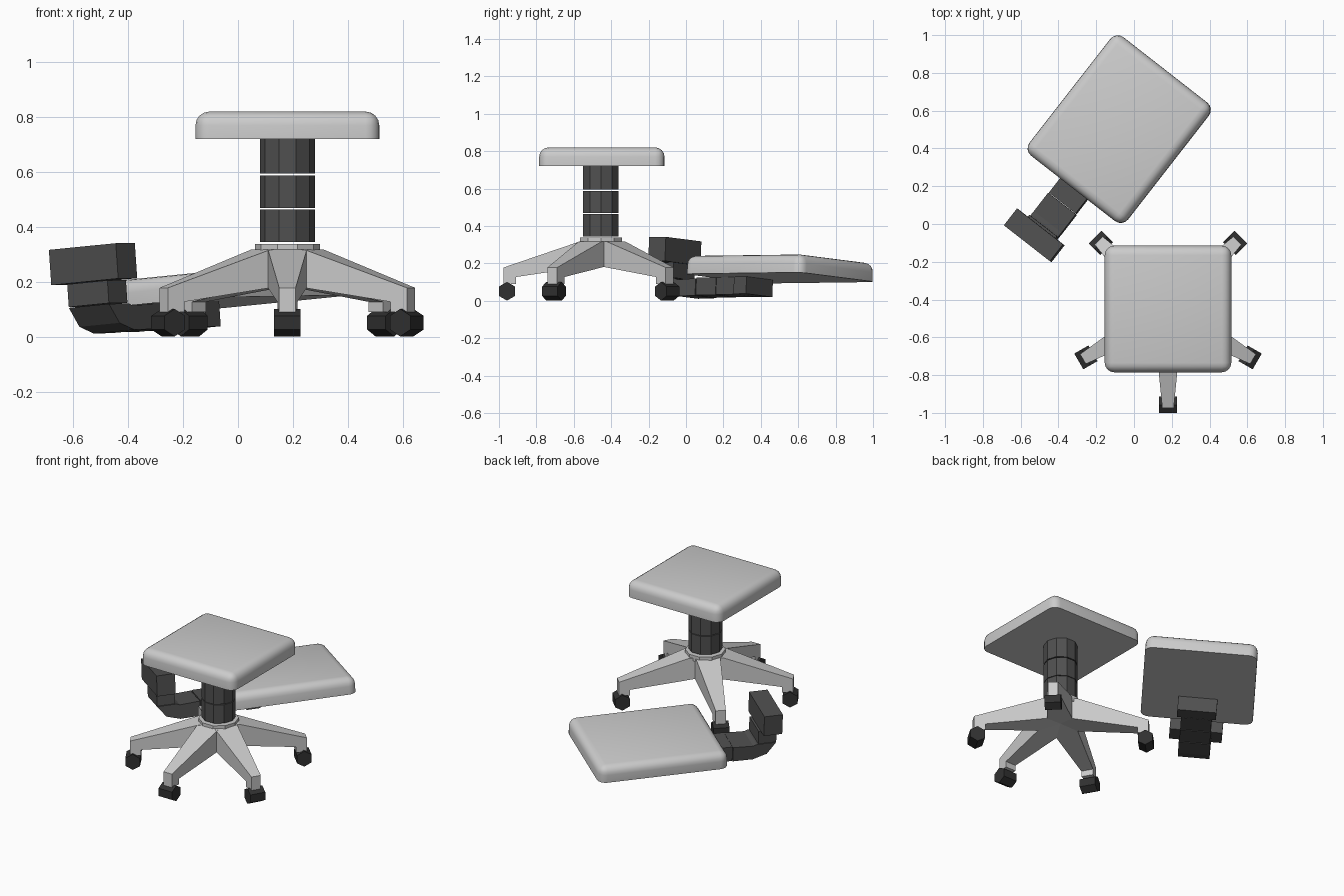
import bpy, bmesh
from math import radians, sin, cos, pi
from mathutils import Matrix, Euler

if "Cube" in bpy.data.objects:
    bpy.data.objects.remove(bpy.data.objects["Cube"])


def material(name, v):
    m = bpy.data.materials.new(name)
    m.diffuse_color = (v, v, v, 1)
    m.use_nodes = True
    m.node_tree.nodes["Principled BSDF"].inputs["Base Color"].default_value = m.diffuse_color
    return m


BLACK = material("black_plastic", 0.08)
RUBBER = material("dark_rubber", 0.03)


def finish(name, bm, matrix, mat=None):
    bmesh.ops.recalc_face_normals(bm, faces=bm.faces)
    me = bpy.data.meshes.new(name)
    bm.to_mesh(me)
    bm.free()
    ob = bpy.data.objects.new(name, me)
    bpy.context.collection.objects.link(ob)
    ob.matrix_world = matrix
    if mat:
        me.materials.append(mat)
    return ob


# Side profile in local x/z, given thickness along local y (may taper with x)
def prism(name, profile, half, matrix, mat=None):
    bm = bmesh.new()
    a, b = ([bm.verts.new((x, s * half(x), z)) for x, z in profile] for s in (-1, 1))
    bm.faces.new(a)
    bm.faces.new(b[::-1])
    n = len(profile)
    for i in range(n):
        j = (i + 1) % n
        bm.faces.new((a[i], b[i], b[j], a[j]))
    return finish(name, bm, matrix, mat)


# Cushion: rounded corners and top rim, sharp bottom rim
def cushion(name, sx, sy, sz, matrix):
    bm = bmesh.new()
    bmesh.ops.create_cube(bm, size=1, matrix=Matrix.Diagonal((sx, sy, sz, 1)))
    edges = [e for e in bm.edges if any(v.co.z > 0 for v in e.verts)]
    bmesh.ops.bevel(bm, geom=edges, offset=0.05, segments=4, profile=0.5,
                    affect='EDGES', clamp_overlap=True)
    ob = finish(name, bm, matrix)
    bpy.ops.object.select_all(action='DESELECT')
    ob.select_set(True)
    bpy.context.view_layer.objects.active = ob
    bpy.ops.object.shade_smooth_by_angle(angle=radians(35))


# Ten-sided drum around the chair axis
def drum(name, r, z0, z1, mat=None):
    bm = bmesh.new()
    bmesh.ops.create_cone(bm, cap_ends=True, segments=10, radius1=r, radius2=r, depth=z1 - z0,
                          matrix=Matrix.Rotation(pi / 2, 4, 'Z'))
    bm.normal_update()
    # turn so that a corner points along +x
    far = max(v.co.x for v in bm.verts)
    if far < r * 0.99:
        bmesh.ops.rotate(bm, verts=bm.verts, matrix=Matrix.Rotation(pi / 10, 3, 'Z'))
    finish(name, bm, Matrix.Translation((CX, CY, (z0 + z1) / 2)), mat)


CX, CY = 0.18, -0.455

# Seat and column
cushion("seat", 0.67, 0.67, 0.1, Matrix.Translation((CX, -0.45, 0.77)))
for i, (z0, z1) in enumerate([(0.345, 0.464), (0.468, 0.588), (0.594, 0.72)]):
    drum(f"column_section_{i + 1}", 0.1, z0, z1, BLACK)
drum("hub", 0.118, 0.30, 0.337)

# Five legs with hexagonal casters
leg = [(0, 0.318), (0.11, 0.318), (0.52, 0.178), (0.52, 0.09),
       (0.455, 0.09), (0.455, 0.127), (0, 0.195)]
hexagon = [(0.502 + 0.05 * sin(k * pi / 3), 0.051 + 0.05 * cos(k * pi / 3)) for k in range(6)]
for i, ang in enumerate((-90, -30, 45, 135, 210)):
    m = Matrix.Translation((CX, CY, 0)) @ Matrix.Rotation(radians(ang), 4, 'Z')
    prism(f"leg_{i + 1}", leg, lambda r: 0.082 - 0.1 * r, m)
    prism(f"caster_{i + 1}", hexagon, lambda r: 0.048, m, RUBBER)

# Detached backrest lying tilted behind the chair
back = (Matrix.Translation((-0.08, 0.503, 0.172))
        @ Euler((radians(-4.5), radians(-0.6), radians(52.1))).to_matrix().to_4x4())
cushion("backrest", 0.795, 0.66, 0.1, back)


def bar(x0, x1, z0, z1):
    return [(x0, z0), (x1, z0), (x1, z1), (x0, z1)]


# Backrest bracket, from the pad's underside round to the cross block
bracket = [
    ("bracket_plate", bar(-0.22, -0.135, -0.142, -0.05), 0.115),
    ("bracket_arm_inner", bar(-0.358, -0.222, -0.142, -0.05), 0.09),
    ("bracket_arm_outer", bar(-0.494, -0.361, -0.144, -0.05), 0.09),
    ("bracket_elbow", [(-0.497, -0.146), (-0.62, -0.148), (-0.705, -0.122), (-0.76, -0.052),
                       (-0.64, -0.052), (-0.62, -0.06), (-0.497, -0.054)], 0.093),
    ("bracket_riser", bar(-0.76, -0.65, -0.049, 0.034), 0.093),
    ("bracket_cross_block", bar(-0.775, -0.662, 0.036, 0.165), 0.155),
]
for name, profile, half in bracket:
    prism(name, profile, lambda x, h=half: h, back, BLACK)
